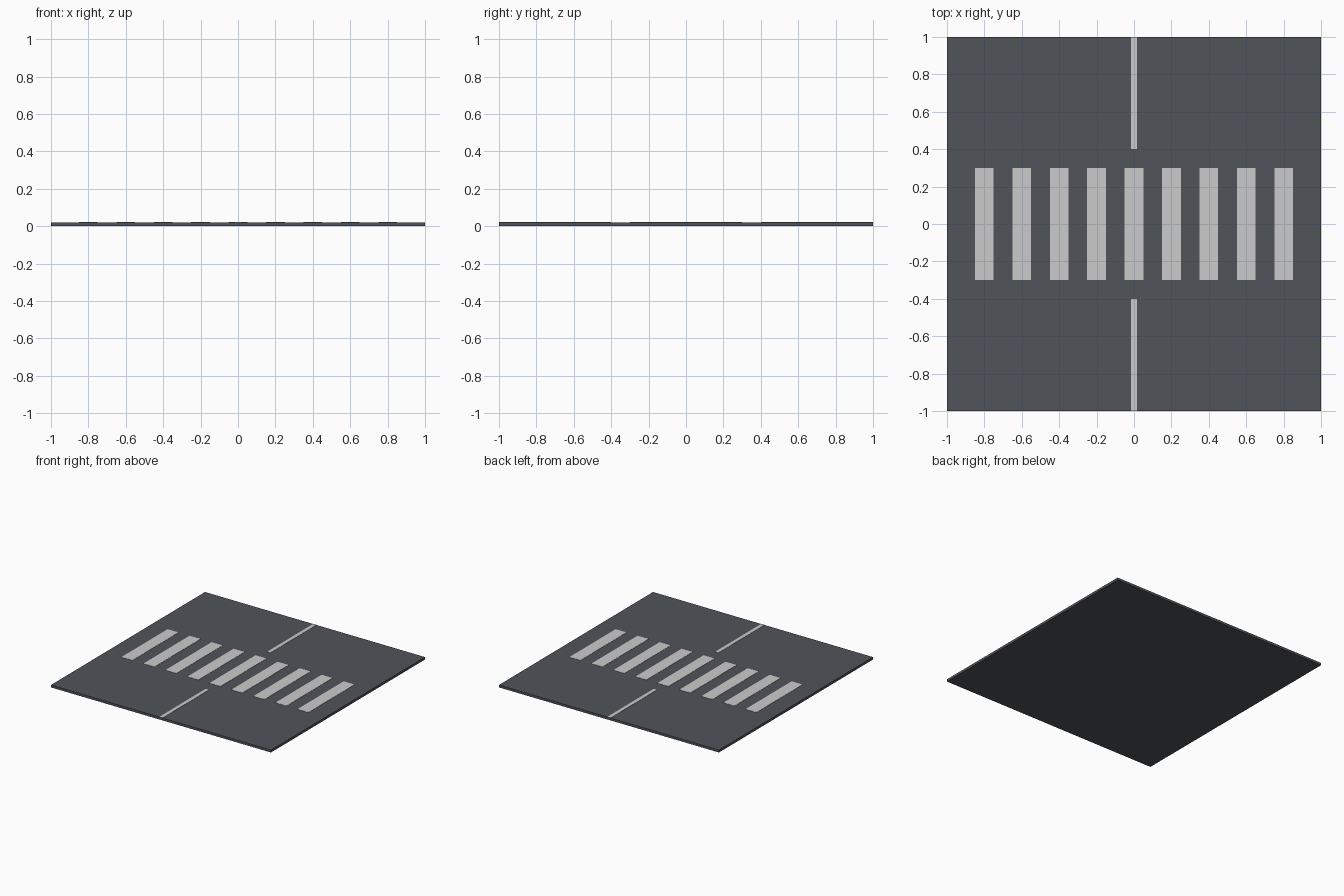
import bpy

if "Cube" in bpy.data.objects:
    bpy.data.objects.remove(bpy.data.objects["Cube"])

ROAD_TOP = 0.02
PAINT = 0.002  # thickness of the painted markings


def box(name, x, y, z, mat=None):
    """Box from (min, max) ranges along each axis."""
    spans = (x, y, z)
    bpy.ops.mesh.primitive_cube_add(size=1, location=[(a + b) / 2 for a, b in spans])
    ob = bpy.context.object
    ob.name = name
    ob.scale = [b - a for a, b in spans]
    bpy.ops.object.transform_apply(location=False, rotation=False, scale=True)
    if mat:
        ob.data.materials.append(mat)
    return ob


asphalt = bpy.data.materials.new("asphalt")
asphalt.diffuse_color = (0.08, 0.088, 0.1, 1)
asphalt.use_nodes = True
asphalt.node_tree.nodes["Principled BSDF"].inputs["Base Color"].default_value = asphalt.diffuse_color

# Road slab
box("road_slab", (-1, 1), (-1, 1), (0, ROAD_TOP), asphalt)

paint_z = (ROAD_TOP, ROAD_TOP + PAINT)

# Crossing stripes
for i in range(9):
    cx = -0.8 + 0.2 * i
    box(f"crossing_stripe_{i + 1}", (cx - 0.05, cx + 0.05), (-0.3, 0.3), paint_z)

# Centre lines on both sides of the crossing
box("centre_line_front", (-0.015, 0.015), (-1, -0.4), paint_z)
box("centre_line_back", (-0.015, 0.015), (0.4, 1), paint_z)
